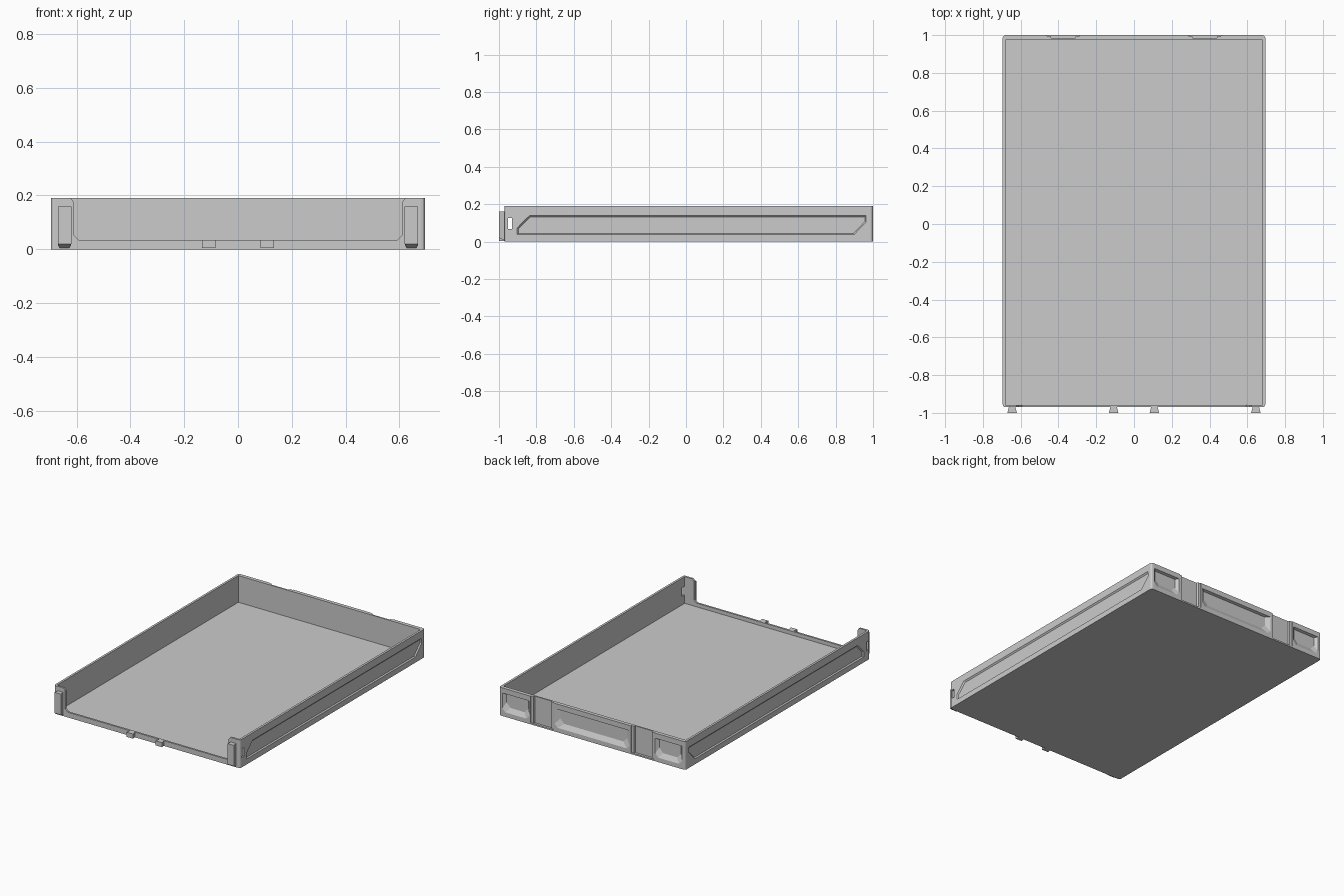
import bpy, bmesh
from mathutils import Vector

if "Cube" in bpy.data.objects:
    bpy.data.objects.remove(bpy.data.objects["Cube"])


def loft(name, a, b, extend=0.0):
    """Solid between two matching outlines; extend pushes the first one outward."""
    a, b = [Vector(p) for p in a], [Vector(p) for p in b]
    a = [p + (p - q) * extend for p, q in zip(a, b)]
    bm = bmesh.new()
    va, vb = [bm.verts.new(p) for p in a], [bm.verts.new(p) for p in b]
    n = len(va)
    bm.faces.new(va)
    bm.faces.new(vb[::-1])
    for i in range(n):
        j = (i + 1) % n
        bm.faces.new((va[i], vb[i], vb[j], va[j]))
    bmesh.ops.recalc_face_normals(bm, faces=bm.faces)
    me = bpy.data.meshes.new(name)
    bm.to_mesh(me)
    bm.free()
    ob = bpy.data.objects.new(name, me)
    bpy.context.collection.objects.link(ob)
    return ob


def box(name, x0, x1, y0, y1, z0, z1):
    r = [(x0, y0), (x1, y0), (x1, y1), (x0, y1)]
    return loft(name, [(x, y, z0) for x, y in r], [(x, y, z1) for x, y in r])


def cut(target, cutter):
    """Subtract the cutter and throw it away."""
    cutter.hide_render = True
    m = target.modifiers.new("cut", 'BOOLEAN')
    m.operation, m.solver, m.object = 'DIFFERENCE', 'EXACT', cutter
    bpy.context.view_layer.objects.active = target
    bpy.ops.object.modifier_apply(modifier=m.name)
    bpy.data.objects.remove(cutter)


def back_recess(x0, x1, inset=0.018):
    """Finger recess in the back face: clipped lower corners, sloped sides."""
    def outline(a, b, lo, hi, c, y):
        return [(x, y, z) for x, z in ((a, hi), (b, hi), (b, lo + c),
                                       (b - c, lo), (a + c, lo), (a, lo + c))]
    return loft("recess_cutter", outline(x0, x1, 0.03, 0.155, 0.022, 1.0),
                outline(x0 + inset, x1 - inset, 0.06, 0.15, 0.03, 0.982), 1)


# Tray body with rounded upright corners
tray = box("tray", -0.695, 0.695, -0.97, 1.0, 0, 0.19)
bm = bmesh.new()
bm.from_mesh(tray.data)
uprights = [e for e in bm.edges if abs(e.verts[0].co.z - e.verts[1].co.z) > 0.1]
bmesh.ops.bevel(bm, geom=uprights, offset=0.014, segments=3, profile=0.5, affect='EDGES')
bm.to_mesh(tray.data)
bm.free()

# Inside of the tray
cut(tray, box("cavity_cutter", -0.68, 0.68, -0.957, 0.975, 0.01, 0.3))

# Wide opening in the front wall, leaving a low lip
half = [(0.592, 0.035), (0.61, 0.053), (0.61, 0.175), (0.622, 0.19), (0.622, 0.25)]
prof = half + [(-x, z) for x, z in half[::-1]]
cut(tray, loft("opening_cutter", [(x, -1.05, z) for x, z in prof],
               [(x, -0.9, z) for x, z in prof]))

# Latch slots through both side walls
cut(tray, box("slot_cutter", -0.8, 0.8, -0.953, -0.93, 0.066, 0.126))

# Long angled recess along each side
outer = [(-0.904, 0.037), (0.898, 0.037), (0.963, 0.105), (0.963, 0.14),
         (-0.836, 0.14), (-0.904, 0.072)]
inner = [(-0.895, 0.043), (0.895, 0.043), (0.956, 0.107), (0.956, 0.131),
         (-0.833, 0.131), (-0.895, 0.07)]
for s in (-1, 1):
    cut(tray, loft("side_cutter", [(s * 0.695, y, z) for y, z in outer],
                   [(s * 0.687, y, z) for y, z in inner], 1))

# Back face: middle grip, corner pockets and open-topped channels
cut(tray, back_recess(-0.28, 0.28, 0.03))
for s in (-1, 1):
    c = s * 0.57
    cut(tray, back_recess(c - 0.1, c + 0.1))
    c = s * 0.375
    for w0, w1, y0, y1 in ((0.086, 0.086, 1.02, 0.995), (0.076, 0.064, 1.02, 0.984)):
        cut(tray, loft("channel_cutter",
                       [(c - w0, y0, 0.01), (c + w0, y0, 0.01), (c + w0, y0, 0.25), (c - w0, y0, 0.25)],
                       [(c - w1, y1, 0.01), (c + w1, y1, 0.01), (c + w1, y1, 0.25), (c - w1, y1, 0.25)]))

# Front clips: tall ones on the corner posts, short ones on the lip
for s, side in ((-1, "left"), (1, "right")):
    for name, x, wf, wb, z0, z1, slope in (
            ("corner_clip", 0.645, 0.025, 0.017, 0.004, 0.16, 0.016),
            ("lip_clip", 0.108, 0.025, 0.017, 0.004, 0.035, 0.0)):
        c = s * x
        loft(f"{name}_{side}",
             [(c - wf, -1, z0 + slope), (c + wf, -1, z0 + slope), (c + wf, -1, z1), (c - wf, -1, z1)],
             [(c - wb, -0.968, z0), (c + wb, -0.968, z0), (c + wb, -0.968, z1), (c - wb, -0.968, z1)])
